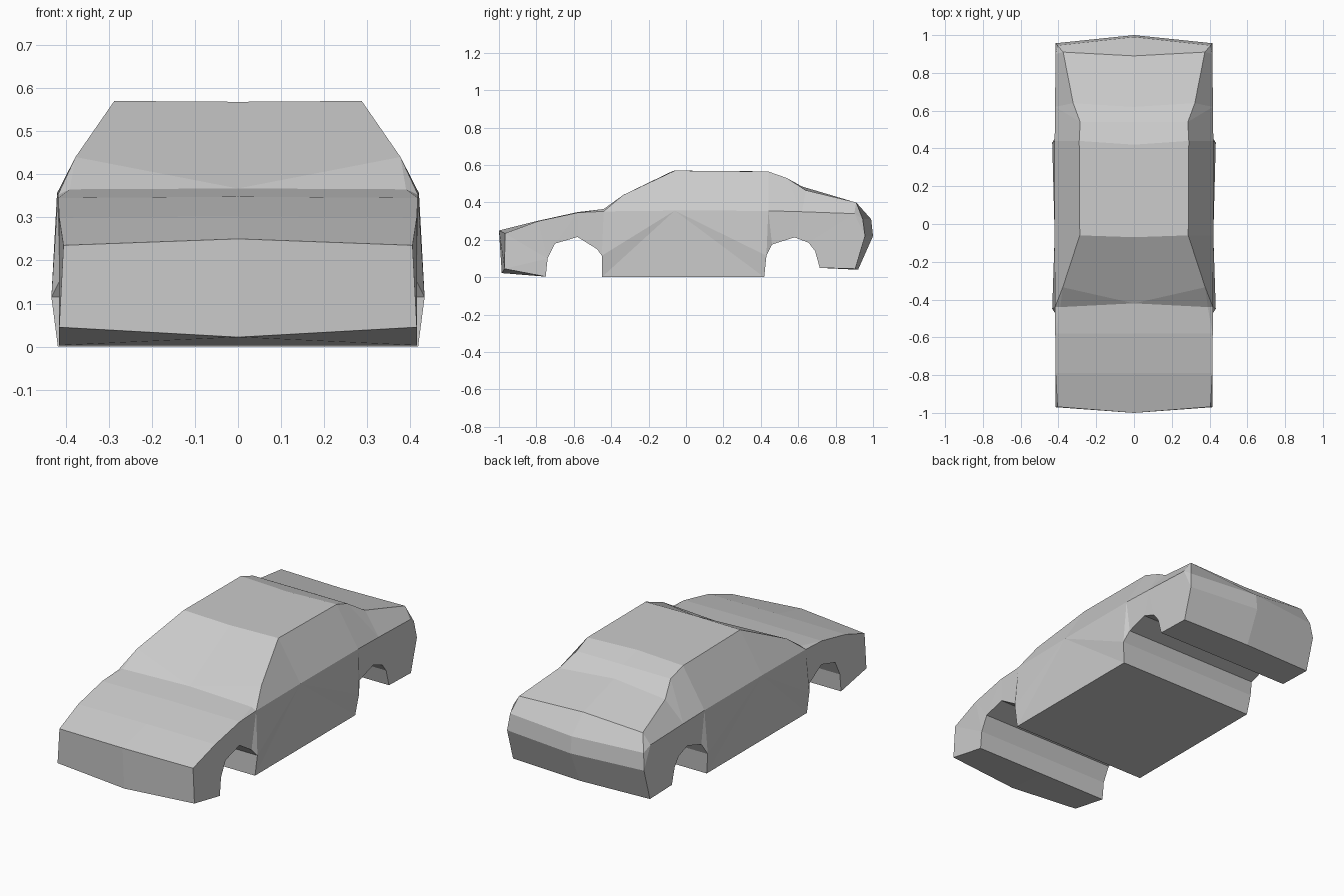
import bpy, bmesh

# Body outline, right edge and centreline: (edge x, edge y, edge z, centre y, centre z)
shell = [
    (.415, -.97, .045, -.985, .022), (.405, -.968, .235, -1, .25),   # nose
    (.415, -.79, .30, -.79, .302), (.417, -.58, .345, -.58, .348),   # bonnet
    (.39, -.44, .365, -.42, .367), (.377, -.335, .44, -.42, .367),   # cowl, pillar
    (.287, -.06, .57, -.07, .568), (.29, .44, .565, .42, .566),      # roof
    (.285, .54, .53, .54, .53), (.322, .64, .465, .62, .485),        # rear window
    (.375, .91, .40, .89, .405), (.405, .945, .31, .99, .31),        # boot
    (.415, .957, .22, 1, .22), (.415, .905, .045, .92, .04),         # tail
]
# Underside with both wheel arches, running from back to front: (x, y, z)
under = [
    (.415, .715, .05), (.415, .69, .14), (.415, .655, .185), (.415, .58, .213),
    (.415, .46, .175), (.433, .43, .115), (.418, .418, 0),
    (.418, -.45, 0), (.433, -.45, .115), (.415, -.475, .15), (.415, -.58, .215),
    (.415, -.70, .18), (.415, -.74, .10), (.415, -.75, .003),
]
rows = shell + [(x, y, z, y, z) for x, y, z in under]
# Waistline below the windows
belt = [(.418, -.44, .352), (.42, -.06, .356), (.42, .44, .355), (.418, .62, .35), (.415, .90, .34)]


def make_body():
    bm = bmesh.new()
    n = len(rows)
    # Strips across the car
    for s in (1, -1):
        e = [bm.verts.new((s * r[0], r[1], r[2])) for r in rows]
        c = [bm.verts.new((0, r[3], r[4])) for r in rows]
        b = [bm.verts.new((s * x, y, z)) for x, y, z in belt]
        for i in range(n):
            j = (i + 1) % n
            bm.faces.new((e[i], e[j], c[j], c[i]))
        # Upper sides: windows and shoulders
        for f in ((e[3], e[4], b[0]), (e[4], e[5], b[0]), (e[5], e[6], b[1], b[0]),
                  (e[6], e[7], b[2], b[1]), (e[7], e[8], b[3], b[2]),
                  (e[8], e[9], b[3]), (e[9], e[10], b[4], b[3]), (e[10], e[11], b[4])):
            bm.faces.new(f)
        # Lower side panel with arch cut-outs
        bm.faces.new(e[:4] + b + e[11:])
    bmesh.ops.remove_doubles(bm, verts=bm.verts, dist=.0005)
    bmesh.ops.triangulate(bm, faces=[f for f in bm.faces if len(f.verts) > 4])
    bmesh.ops.recalc_face_normals(bm, faces=bm.faces)
    me = bpy.data.meshes.new("car_body")
    bm.to_mesh(me)
    bm.free()
    bpy.context.collection.objects.link(bpy.data.objects.new("car_body", me))


make_body()
